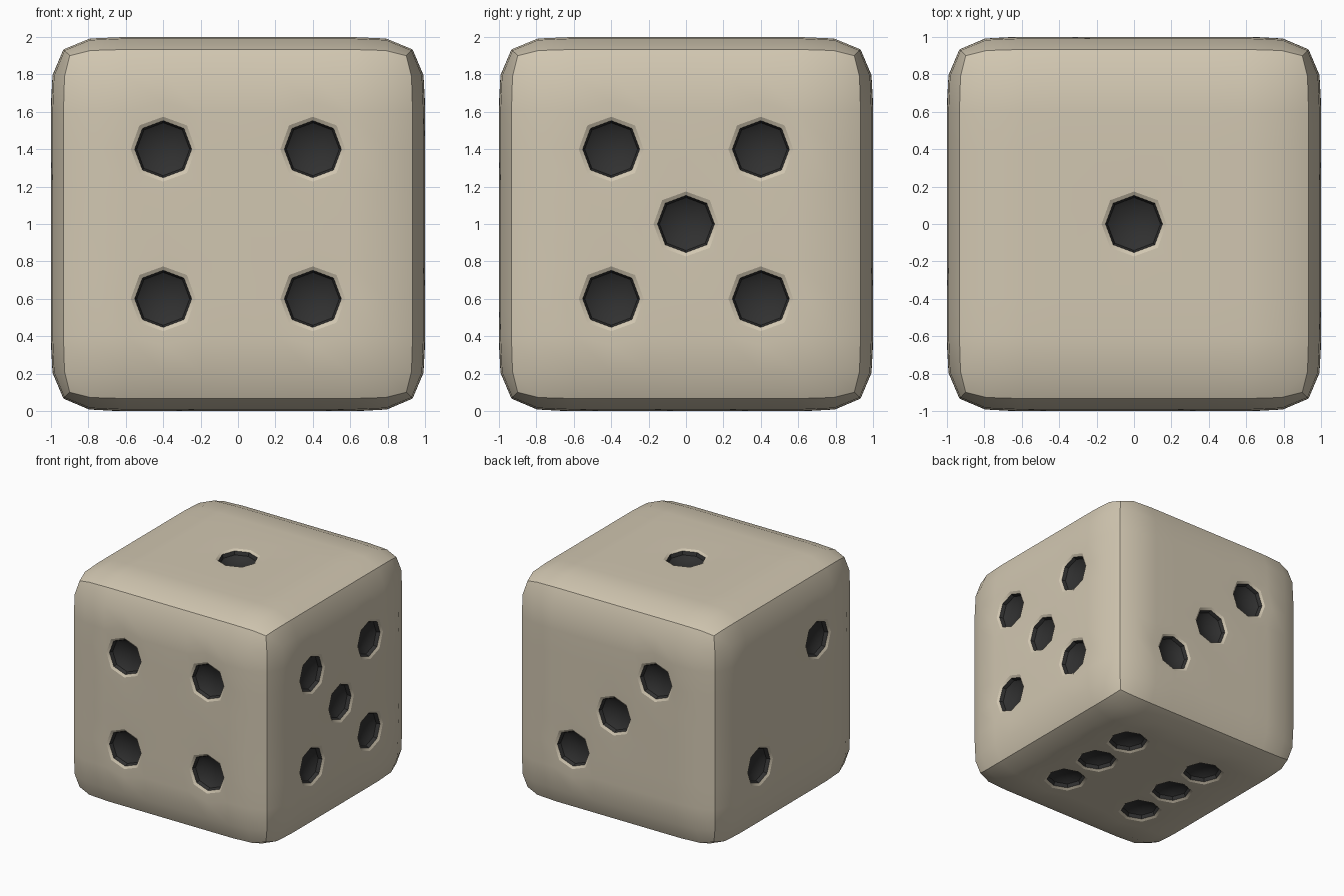
import bpy, bmesh, math
from mathutils import Vector

if "Cube" in bpy.data.objects:
    bpy.data.objects.remove(bpy.data.objects["Cube"])


def material(name, color):
    m = bpy.data.materials.new(name)
    m.diffuse_color = (*color, 1)
    m.use_nodes = True
    m.node_tree.nodes["Principled BSDF"].inputs["Base Color"].default_value = m.diffuse_color
    return m


P = 0.4
# Pip centres on each face, cube centred on the origin
pips = [(0, 0, 1)]                                                     # top: 1
pips += [(-1, P, -P), (-1, -P, P)]                                     # left: 2
pips += [(P, 1, -P), (0, 1, 0), (-P, 1, P)]                            # back: 3
pips += [(a, -1, b) for a in (-P, P) for b in (-P, P)]                 # front: 4
pips += [(1, a, b) for a in (-P, P) for b in (-P, P)] + [(1, 0, 0)]    # right: 5
pips += [(a, b, -1) for a in (-P, P) for b in (-P, 0, P)]              # bottom: 6

# Cube with a 5 x 5 grid on each side
bm = bmesh.new()
bmesh.ops.create_cube(bm, size=2)
bmesh.ops.subdivide_edges(bm, edges=bm.edges[:], cuts=4, use_grid_fill=True)

# Pips: inset the grid cell, then sink it
cells = [f for f in bm.faces
         if any((f.calc_center_median() - Vector(p)).length < 0.05 for p in pips)]
bmesh.ops.inset_individual(bm, faces=cells, thickness=0.04, use_even_offset=True)
bmesh.ops.inset_individual(bm, faces=cells, thickness=0.0, depth=-0.09)
for f in cells:
    for e in f.edges:
        for side in e.link_faces:
            side.material_index = 1
bmesh.ops.translate(bm, verts=bm.verts[:], vec=(0, 0, 1))

mesh = bpy.data.meshes.new("die")
bm.to_mesh(mesh)
bm.free()
mesh.materials.append(material("ivory", (0.64, 0.57, 0.44)))
mesh.materials.append(material("pip_black", (0.03, 0.03, 0.03)))
die = bpy.data.objects.new("die", mesh)
bpy.context.collection.objects.link(die)
bpy.context.view_layer.objects.active = die
die.select_set(True)

# Rounded edges and octagonal pips from one subdivision level
sub = die.modifiers.new("round", 'SUBSURF')
sub.levels = sub.render_levels = 1
bpy.ops.object.modifier_apply(modifier=sub.name)
bpy.ops.object.shade_smooth_by_angle(angle=math.radians(30))
